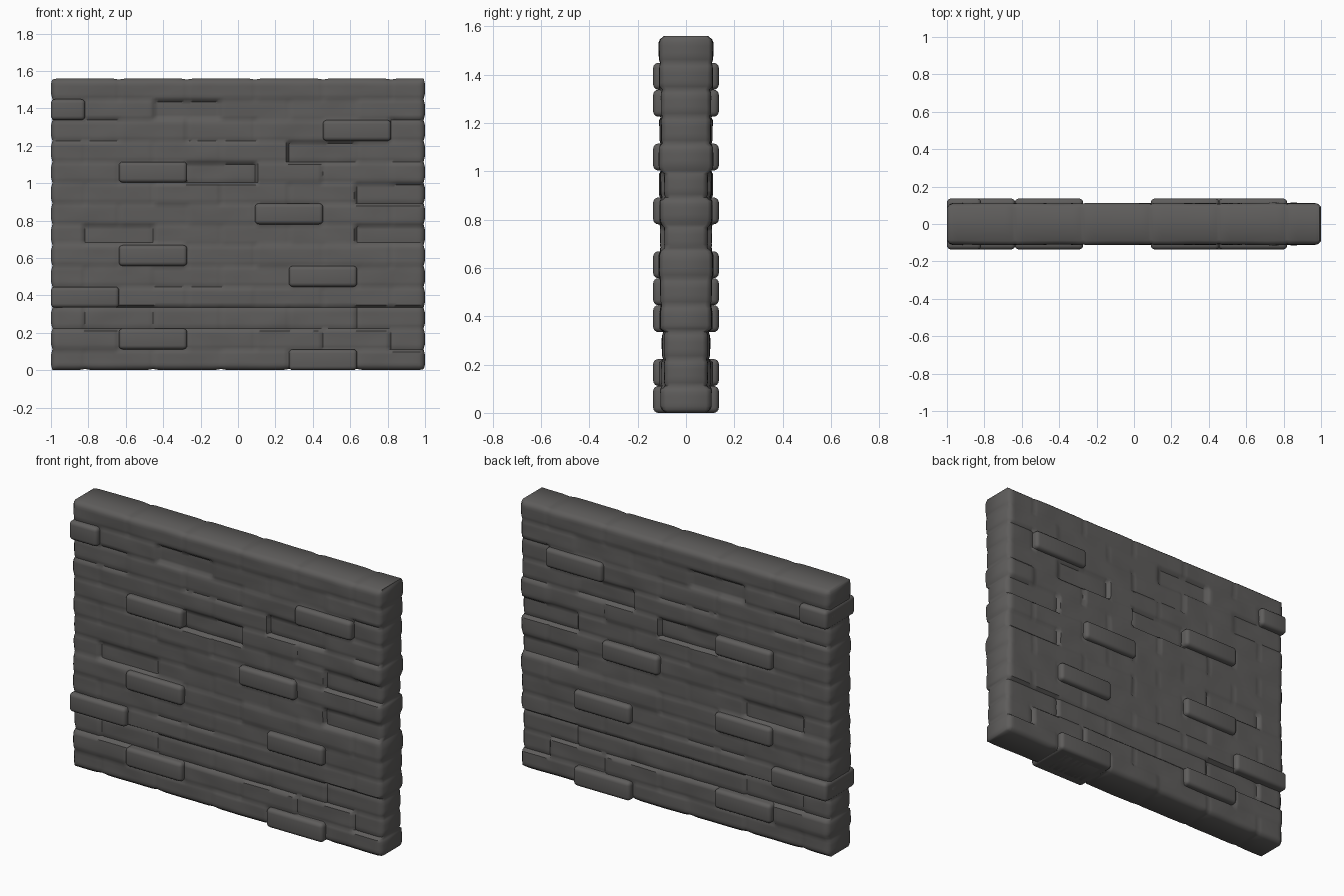
import bpy, bmesh, math, random
from mathutils import Vector, noise

if "Cube" in bpy.data.objects:
    bpy.data.objects.remove(bpy.data.objects["Cube"])

random.seed(4)
ROWS, H, U = 14, 1.56 / 14, 2 / 11          # courses, course height, half brick length
NX, NZ = 132, 112                           # face resolution (aligned to the joints)

stone = bpy.data.materials.new("dark_grey_stone")
stone.diffuse_color = (0.112, 0.108, 0.105, 1)
stone.use_nodes = True
stone.node_tree.nodes["Principled BSDF"].inputs["Base Color"].default_value = stone.diffuse_color

# (row, first half-unit) of bricks standing proud, and of sunken ones
RAISED = [(0, 7), (1, 2), (3, 0), (4, 7), (5, 2), (7, 6), (9, 2), (11, 8), (12, -1)]
SUNK = [(12, 3), (10, 7), (6, 1), (6, 9), (2, 9), (1, 10), (9, 4), (2, 1), (8, 9)]


def brick_of(x, z):
    """Row, first half-unit of the brick, and distances to its joints."""
    r = min(ROWS - 1, max(0, int(z / H)))
    shift = 0 if r % 2 else 1               # even rows start with a half brick
    u = (x + 1) / U
    k = 2 * math.floor((u + shift) / 2) - shift
    dx = min(u - k, k + 2 - u) * U
    dz = min(z - r * H, (r + 1) * H - z)
    return r, k, dx, dz


cell_depth = {}
for r in range(ROWS):
    for k in range(-2, 13):
        d = random.uniform(0.102, 0.113)
        if r == 2:
            d = 0.098
        if r == 13:
            d = 0.111
        cell_depth[r, k] = 0.09 if (r, k) in SUNK else d


def depth(x, z):
    r, k, dx, dz = brick_of(min(x, 0.9999), z)
    d = cell_depth[r, k]
    d -= 0.004 * max(0, 1 - dx / 0.02) ** 2 + 0.005 * max(0, 1 - dz / 0.02) ** 2
    d += 0.004 * noise.noise(Vector((x * 6, z * 10, 3)))
    edge = min(1 - abs(x), z, 1.56 - z)     # rounded outer rim
    return d - 0.018 * max(0, 1 - edge / 0.03) ** 2


def finish(bm, name, angle):
    bmesh.ops.recalc_face_normals(bm, faces=bm.faces)
    me = bpy.data.meshes.new(name)
    bm.to_mesh(me)
    bm.free()
    ob = bpy.data.objects.new(name, me)
    bpy.context.collection.objects.link(ob)
    me.materials.append(stone)
    bpy.ops.object.select_all(action='DESELECT')
    ob.select_set(True)
    bpy.context.view_layer.objects.active = ob
    bpy.ops.object.shade_smooth_by_angle(angle=math.radians(angle))
    return ob


# Wall body: two worn brick faces joined around the rim
bm = bmesh.new()
sheets = []
for side in (-1, 1):
    grid = []
    for i in range(NX + 1):
        col = []
        for j in range(NZ + 1):
            x, z = -1 + 2 * i / NX, 1.56 * j / NZ
            y = side * depth(x, z)
            px, pz = x, z
            if i in (0, NX):                # notch the rim at each joint
                notch = 0.008 * max(0, 1 - brick_of(0, z)[3] / 0.03)
                px *= 1 - notch
            if j in (0, NZ):
                notch = 0.006 * max(0, 1 - brick_of(x, z)[2] / 0.04)
                pz += notch if j == 0 else -notch
            col.append(bm.verts.new((px, y, pz)))
        grid.append(col)
    for i in range(NX):
        for j in range(NZ):
            bm.faces.new((grid[i][j], grid[i + 1][j], grid[i + 1][j + 1], grid[i][j + 1]))
    rim = ([grid[i][0] for i in range(NX)] + [grid[NX][j] for j in range(NZ)] +
           [grid[i][NZ] for i in range(NX, 0, -1)] + [grid[0][j] for j in range(NZ, 0, -1)])
    sheets.append(rim)
a, b = sheets
for n in range(len(a)):
    m = (n + 1) % len(a)
    bm.faces.new((a[n], a[m], b[m], b[n]))
finish(bm, "wall_body", 50)

# Proud bricks running through the wall
for r, k in RAISED:
    x0, x1 = max(-1, -1 + k * U), min(1, -1 + (k + 2) * U)
    z0, z1 = r * H, (r + 1) * H
    bm = bmesh.new()
    bmesh.ops.create_cube(bm, size=1)
    for v in bm.verts:
        v.co = ((x0 + x1) / 2 + v.co.x * (x1 - x0 + 0.002), v.co.y * 0.272,
                (z0 + z1) / 2 + v.co.z * (z1 - z0))
        v.co.x = max(-1, v.co.x)
    bmesh.ops.bevel(bm, geom=bm.edges[:], offset=0.022, segments=4,
                    profile=0.5, affect='EDGES')
    finish(bm, "raised_brick", 60)
